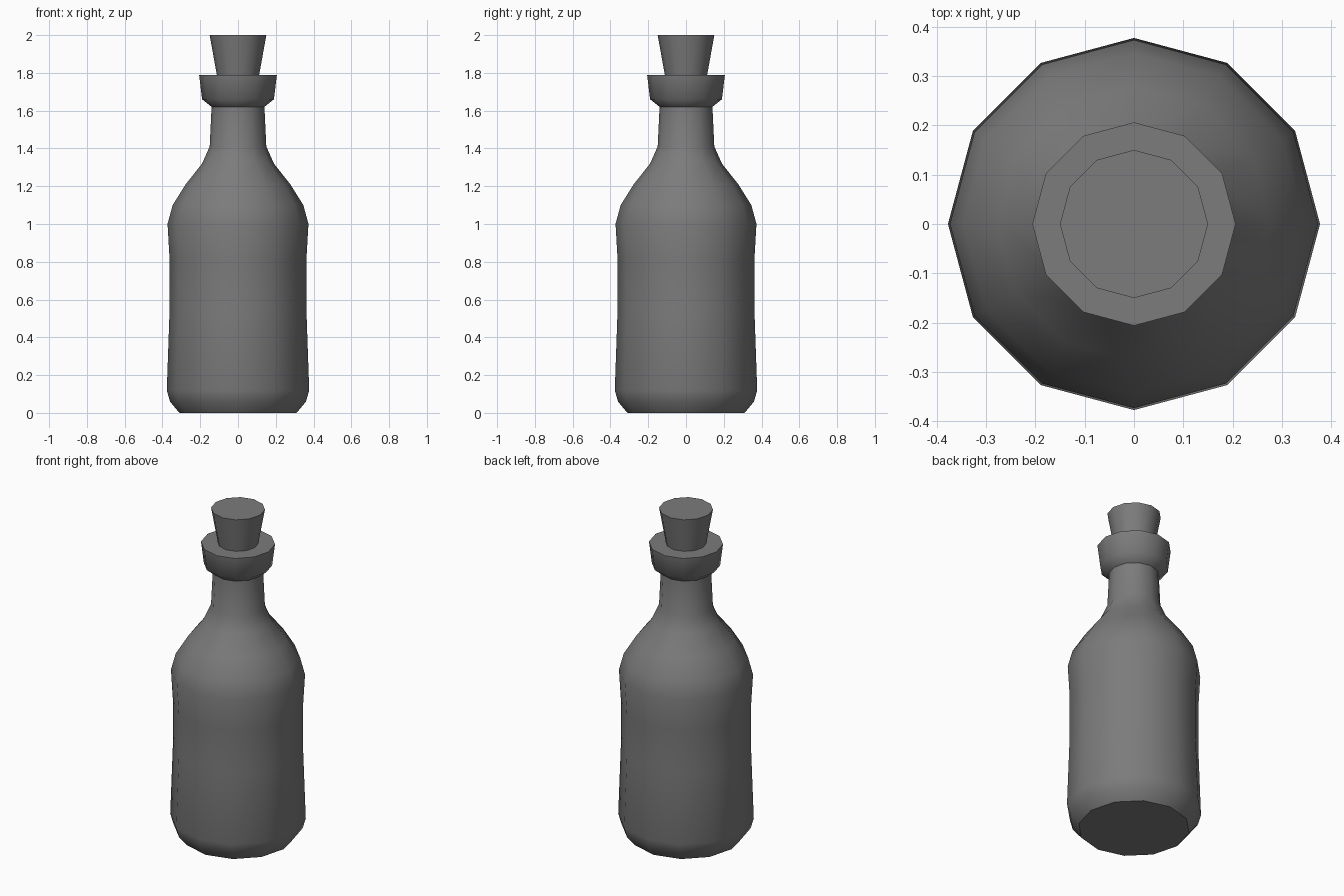
import bpy, bmesh, math

cube = bpy.data.objects.get("Cube")
if cube:
    bpy.data.objects.remove(cube, do_unlink=True)

SIDES = 12

# One plain grey for the whole model
grey = bpy.data.materials.new("plain grey")
grey.use_nodes = True
colour = (0.2, 0.2, 0.2, 1)
grey.diffuse_color = colour
grey.node_tree.nodes["Principled BSDF"].inputs["Base Color"].default_value = colour


def lathe(name, profile, smooth_angle):
    """Closed turned solid from (radius, height) points, bottom to top."""
    bm = bmesh.new()
    rings = []
    for r, z in profile:
        angles = [math.tau * i / SIDES for i in range(SIDES)]
        rings.append([bm.verts.new((r * math.cos(a), r * math.sin(a), z)) for a in angles])
    for low, high in zip(rings, rings[1:]):
        for i in range(SIDES):
            j = (i + 1) % SIDES
            bm.faces.new((low[i], low[j], high[j], high[i]))
    bm.faces.new(rings[0][::-1])
    bm.faces.new(rings[-1])
    mesh = bpy.data.meshes.new(name)
    bm.to_mesh(mesh)
    bm.free()
    mesh.materials.append(grey)
    obj = bpy.data.objects.new(name, mesh)
    bpy.context.collection.objects.link(obj)
    bpy.ops.object.select_all(action='DESELECT')
    obj.select_set(True)
    bpy.context.view_layer.objects.active = obj
    bpy.ops.object.shade_smooth_by_angle(angle=math.radians(smooth_angle))
    return obj


# Bottle: bevelled foot, waisted body, shoulder, neck and flared lip
lathe("bottle", [
    (0.31, 0), (0.36, 0.06), (0.377, 0.12), (0.362, 0.55), (0.362, 0.81),
    (0.373, 1.0), (0.346, 1.1), (0.277, 1.21), (0.19, 1.32), (0.15, 1.41),
    (0.14, 1.62), (0.19, 1.66), (0.206, 1.79),
], 48)

# Tapered stopper, sunk a little into the lip
lathe("stopper", [(0.105, 1.75), (0.15, 2.0)], 48)
